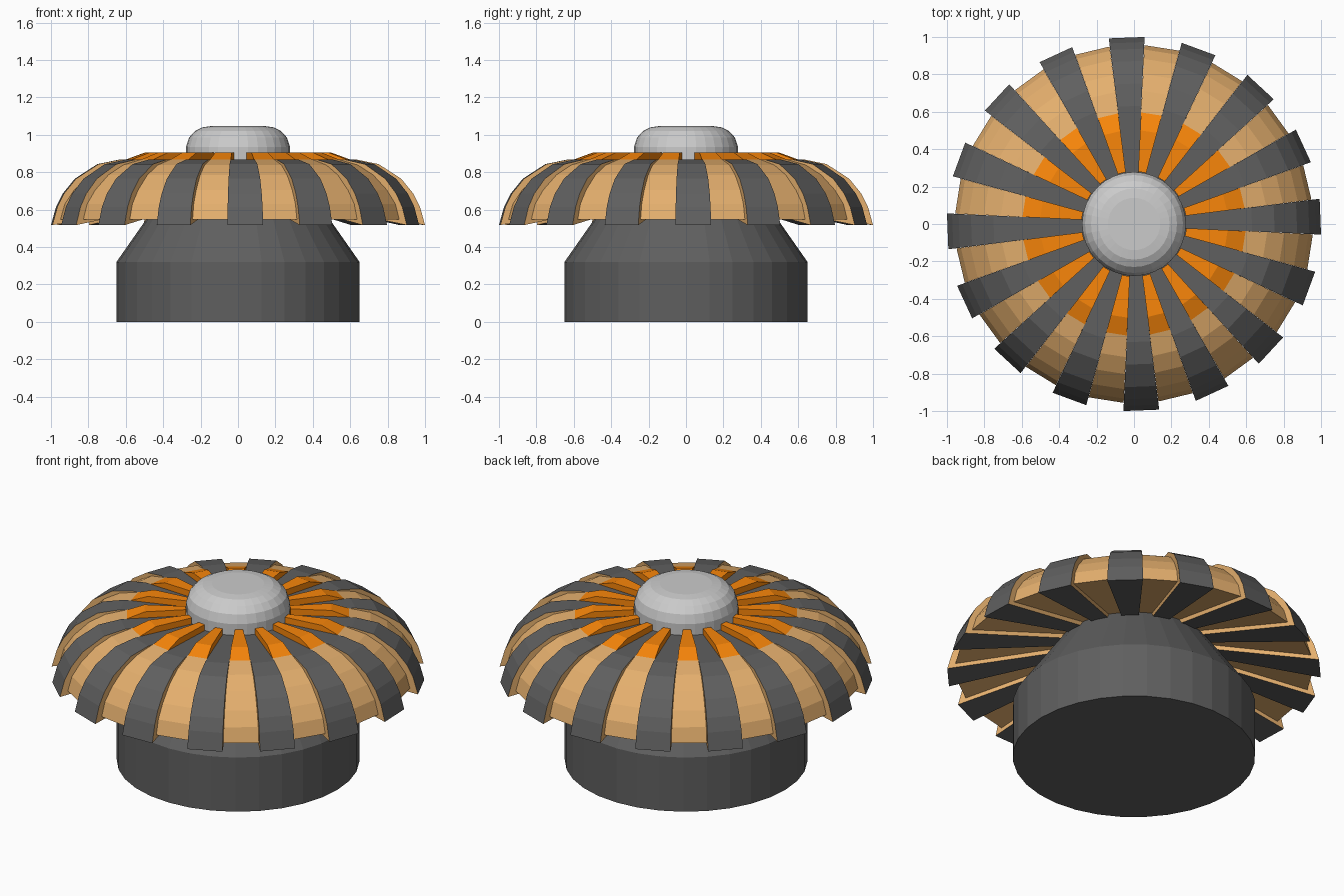
import bpy, bmesh, math
from mathutils import Matrix

if "Cube" in bpy.data.objects:
    bpy.data.objects.remove(bpy.data.objects["Cube"])

COUNT = 16
STEP = 2 * math.pi / COUNT
OFFSET = math.radians(2.25)


def material(name, color):
    m = bpy.data.materials.new(name)
    m.diffuse_color = (*color, 1)
    m.use_nodes = True
    m.node_tree.nodes["Principled BSDF"].inputs["Base Color"].default_value = m.diffuse_color
    return m


def finish(name, bm, *mats):
    bmesh.ops.recalc_face_normals(bm, faces=bm.faces)
    me = bpy.data.meshes.new(name)
    bm.to_mesh(me)
    bm.free()
    for m in mats:
        me.materials.append(m)
    ob = bpy.data.objects.new(name, me)
    bpy.context.collection.objects.link(ob)
    return ob


def lathe(name, profile, mat, sides=32):
    """Closed turned solid from (radius, z) points, capped at both ends."""
    bm = bmesh.new()
    rings = []
    for r, z in profile:
        rings.append([bm.verts.new((r * math.cos(2 * math.pi * i / sides),
                                    r * math.sin(2 * math.pi * i / sides), z))
                      for i in range(sides)])
    for a, b in zip(rings, rings[1:]):
        for i in range(sides):
            j = (i + 1) % sides
            bm.faces.new((a[i], a[j], b[j], b[i]))
    bm.faces.new(rings[0])
    bm.faces.new(rings[-1])
    return finish(name, bm, mat)


def radial_ribs(name, section, slope, base, start, mat, side_mat):
    """Ring of tapered ribs; half width grows with radius as base + slope * r."""
    bm = bmesh.new()
    for k in range(COUNT):
        rot = Matrix.Rotation(start + k * STEP, 4, 'Z')
        left, right = [], []
        for r, z in section:
            w = base + slope * r
            left.append(bm.verts.new(rot @ Matrix.Translation((r, w, z)).translation))
            right.append(bm.verts.new(rot @ Matrix.Translation((r, -w, z)).translation))
        bm.faces.new(left).material_index = 1
        bm.faces.new(right[::-1]).material_index = 1
        n = len(section)
        for i in range(n):
            j = (i + 1) % n
            bm.faces.new((left[i], right[i], right[j], left[j]))
    return finish(name, bm, mat, side_mat)


dark = material("dark_grey", (0.115, 0.115, 0.115))
light = material("light_grey", (0.52, 0.52, 0.52))
tan = material("tan", (0.78, 0.43, 0.155))
orange = material("orange", (0.95, 0.24, 0.003))

# Cylindrical foot with tapering neck
lathe("base", [(0.65, 0), (0.65, 0.32), (0.44, 0.62), (0.29, 0.83)], dark)

# Domed button on top
lathe("top_button", [(0.276, 0.82), (0.278, 0.935), (0.262, 0.985),
                     (0.23, 1.02), (0.19, 1.04), (0.14, 1.047)], light)

# Dark solid ribs with rising underside and tan side walls, standing proud at the rim
radial_ribs("dark_ribs",
            [(0.26, 0.657), (0.26, 0.868), (0.63, 0.868), (0.75, 0.843), (0.87, 0.765),
             (0.935, 0.685), (0.97, 0.615), (0.997, 0.517)],
            0.086, 0.010, OFFSET, dark, tan)

# Recessed tan panels between the ribs, with their undersides running in to the neck
radial_ribs("tan_panels",
            [(0.27, 0.682), (0.27, 0.82), (0.595, 0.82), (0.595, 0.869), (0.71, 0.838),
             (0.80, 0.785), (0.88, 0.705), (0.93, 0.63), (0.953, 0.548)],
            0.109, -0.009, OFFSET + STEP / 2, tan, tan)

# Raised orange inner ends of the panels
radial_ribs("orange_inner_panels",
            [(0.28, 0.82), (0.28, 0.904), (0.50, 0.904), (0.595, 0.869), (0.595, 0.82)],
            0.109, -0.009, OFFSET + STEP / 2, orange, orange)
